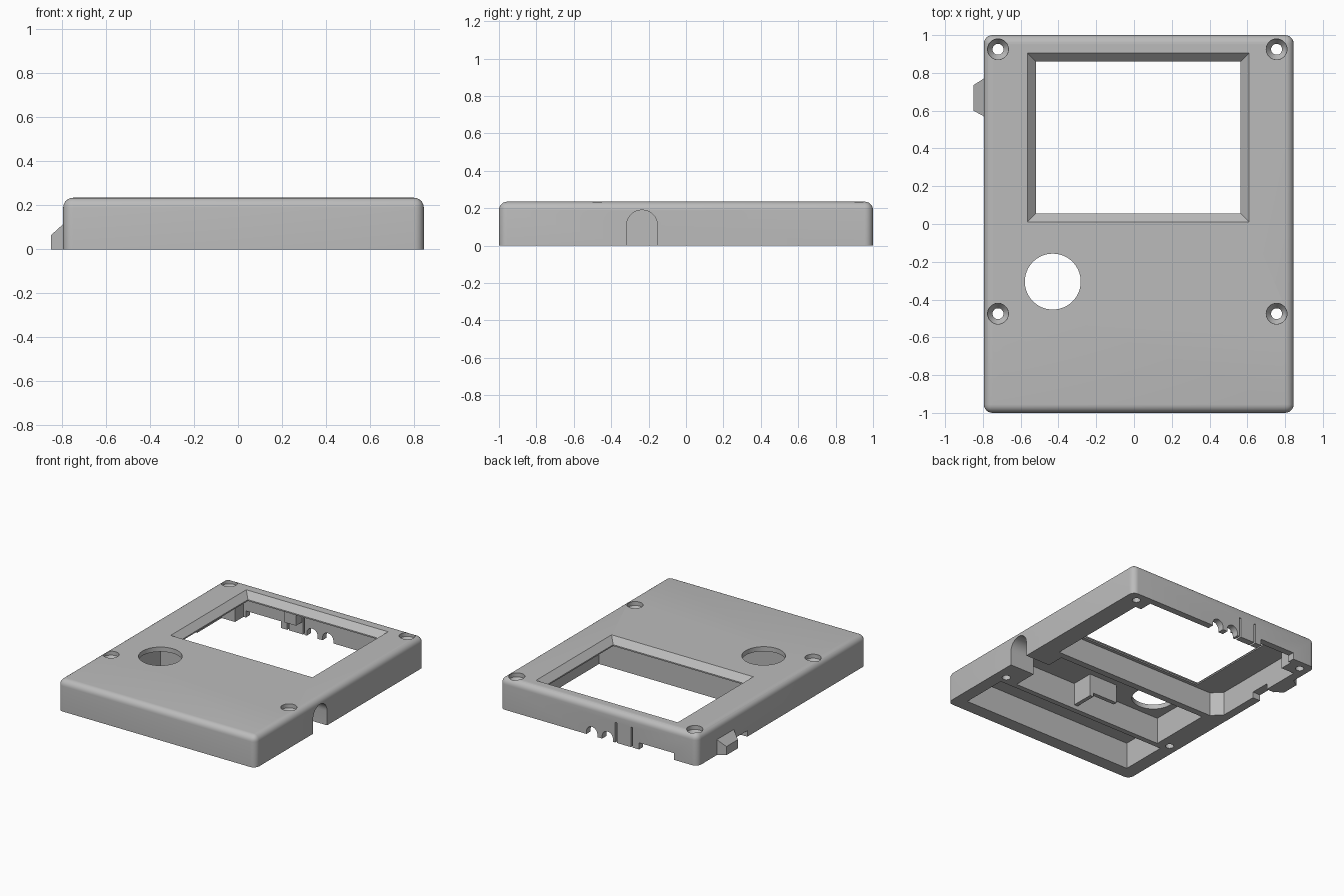
import bpy, bmesh
from math import cos, sin, pi

cube = bpy.data.objects.get("Cube")
if cube:
    bpy.data.objects.remove(cube, do_unlink=True)

grey = bpy.data.materials.new("Mid Grey")
grey.use_nodes = True
colour = (0.5, 0.5, 0.5, 1)
grey.diffuse_color = colour
grey.node_tree.nodes["Principled BSDF"].inputs["Base Color"].default_value = colour

TOP = 0.235
LEFT, RIGHT = 0.845, -0.795


def loft(name, rings):
    """Closed solid through a list of matching point rings."""
    bm = bmesh.new()
    loops = [[bm.verts.new(p) for p in ring] for ring in rings]
    for a, b in zip(loops, loops[1:]):
        for i in range(len(a)):
            j = (i + 1) % len(a)
            bm.faces.new((a[i], a[j], b[j], b[i]))
    bm.faces.new(loops[0])
    bm.faces.new(loops[-1])
    bmesh.ops.recalc_face_normals(bm, faces=bm.faces)
    mesh = bpy.data.meshes.new(name)
    bm.to_mesh(mesh)
    bm.free()
    mesh.materials.append(grey)
    obj = bpy.data.objects.new(name, mesh)
    bpy.context.collection.objects.link(obj)
    return obj


def rect(x0, x1, y0, y1, z):
    return [(x0, y0, z), (x1, y0, z), (x1, y1, z), (x0, y1, z)]


def block(name, x0, x1, y0, y1, z0, z1):
    return loft(name, [rect(x0, x1, y0, y1, z0), rect(x0, x1, y0, y1, z1)])


def circle(x, y, r, z, n=40):
    return [(x + r * cos(2 * pi * i / n), y + r * sin(2 * pi * i / n), z) for i in range(n)]


def arch(half, spring, n=16):
    """Profile of a round-topped opening as (across, height) pairs."""
    arc = [(half * cos(pi * i / n), spring + half * sin(pi * i / n)) for i in range(n + 1)]
    return [(half, -0.05)] + arc + [(-half, -0.05)]


def cut(body, cutter):
    cutter.hide_render = True
    mod = body.modifiers.new("cut", "BOOLEAN")
    mod.operation = "DIFFERENCE"
    mod.solver = "EXACT"
    mod.object = cutter
    bpy.context.view_layer.objects.active = body
    bpy.ops.object.modifier_apply(modifier=mod.name)
    bpy.data.objects.remove(cutter, do_unlink=True)


# Outer shell with rounded sides and top
shell = block("case_shell", RIGHT, LEFT, -1, 1, 0, TOP)
bm = bmesh.new()
bm.from_mesh(shell.data)
edges = [e for e in bm.edges if max(v.co.z for v in e.verts) > 0.1]
bmesh.ops.bevel(bm, geom=edges, offset=0.045, segments=6, profile=0.5, affect="EDGES")
bm.to_mesh(shell.data)
bm.free()

# Pockets in the underside
cut(shell, block("front_pocket", -0.69, 0.75, -0.9, -0.54, -0.05, 0.2))
cut(shell, block("middle_pocket", -0.63, 0.64, -0.5, -0.02, -0.05, 0.2))
outline = [(-0.66, 0.03), (0.70, 0.03), (0.70, 0.85), (0.65, 0.85), (0.65, 0.95),
           (-0.62, 0.95), (-0.62, 0.85), (-0.73, 0.85), (-0.73, 0.10)]
cut(shell, loft("screen_pocket", [[(x, y, z) for x, y in outline] for z in (-0.05, 0.18)]))

# Screen window with sloping sides
cut(shell, loft("window", [
    rect(-0.52, 0.565, 0.055, 0.86, 0.1),
    rect(-0.52, 0.565, 0.055, 0.86, 0.19),
    rect(-0.575, 0.62, 0.0, 0.915, TOP + 0.01)]))

# Round button opening
cut(shell, loft("button_hole", [circle(-0.43, -0.305, 0.148, z, 64) for z in (0.1, 0.3)]))

# Countersunk screw holes
for x in (-0.72, 0.755):
    for y in (-0.475, 0.925):
        cut(shell, loft("screw_hole", [
            circle(x, y, 0.029, -0.05), circle(x, y, 0.029, 0.17),
            circle(x, y, 0.055, 0.205), circle(x, y, 0.055, 0.3)]))

# Arched cable opening in the left side
cut(shell, loft("cable_arch", [[(x, -0.235 + a, h) for a, h in arch(0.083, 0.107)]
                               for x in (0.6, 0.9)]))

# Openings along the back wall
for x in (0.08, -0.05):
    cut(shell, loft("round_notch", [[(x + a, y, h) for a, h in arch(0.045, 0.02)]
                                    for y in (0.9, 1.05)]))
for x in (-0.12, -0.25):
    cut(shell, block("latch_slot", x - 0.007, x + 0.007, 0.9, 1.05, -0.05, 0.15))
cut(shell, block("back_notch", -0.6, -0.31, 0.9, 1.05, -0.05, 0.05))

# Low notch in the right side
cut(shell, block("side_notch", -0.85, -0.7, 0.41, 0.56, -0.05, 0.045))

# Latch block on the inside of the back wall
block("latch_block", -0.235, -0.135, 0.88, 0.96, 0.09, 0.185)

# Ribs inside the middle pocket
block("rib_long", 0.09, 0.12, -0.505, -0.33, 0.03, 0.205)
block("rib_cross", -0.12, 0.12, -0.36, -0.33, 0.06, 0.205)

# Sloped switch guard on the right side
loft("switch_guard", [
    [(-0.74, 0.57, 0), (-0.74, 0.77, 0), (-0.74, 0.77, 0.115), (-0.74, 0.57, 0.115)],
    [(RIGHT, 0.57, 0), (RIGHT, 0.77, 0), (RIGHT, 0.77, 0.115), (RIGHT, 0.57, 0.115)],
    [(-0.85, 0.6, 0), (-0.85, 0.735, 0), (-0.85, 0.735, 0.065), (-0.85, 0.6, 0.065)]])

# Smooth the rounded edges of the shell
bpy.ops.object.select_all(action="DESELECT")
shell.select_set(True)
bpy.context.view_layer.objects.active = shell
bpy.ops.object.shade_smooth_by_angle(angle=pi / 6)
